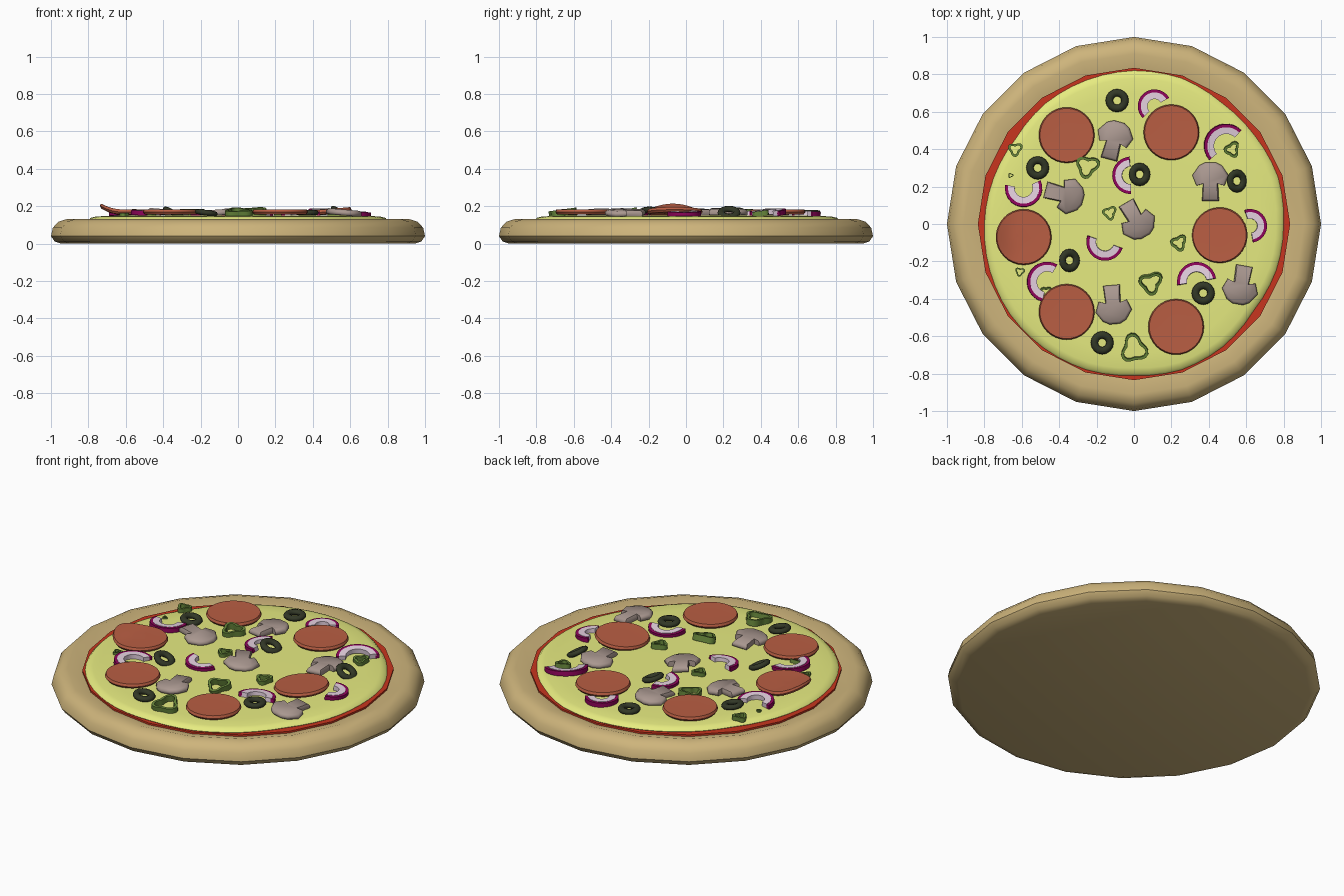
import bpy, math
from math import sin, cos, radians, pi
from mathutils import Matrix, Vector

if "Cube" in bpy.data.objects:
    bpy.data.objects.remove(bpy.data.objects["Cube"])

Z = 0.147  # cheese surface height


def material(name, srgb):
    m = bpy.data.materials.new(name)
    m.diffuse_color = [c ** 2.2 for c in srgb] + [1]
    m.use_nodes = True
    m.node_tree.nodes["Principled BSDF"].inputs["Base Color"].default_value = m.diffuse_color
    return m


DOUGH = material("dough", (0.80, 0.70, 0.48))
SAUCE = material("tomato", (0.78, 0.22, 0.14))
CHEESE = material("cheese_yellow", (0.90, 0.92, 0.50))
MEAT = material("meat", (0.72, 0.37, 0.27))
OLIVE = material("olive_black", (0.21, 0.23, 0.17))
PURPLE = material("onion_skin", (0.56, 0.05, 0.36))
WHITE = material("onion_flesh", (0.90, 0.82, 0.88))
GREY = material("mushroom_grey", (0.66, 0.59, 0.56))
GREEN = material("pepper_green", (0.40, 0.52, 0.24))


def loft(name, rings, mat, loop=False, caps=True, angle=40):
    """Skin a list of closed rings; loop joins last to first."""
    n, k = len(rings[0]), len(rings)
    verts = [tuple(p) for r in rings for p in r]
    faces = []
    for a in range(k if loop else k - 1):
        b = (a + 1) % k
        faces += [(a * n + i, a * n + (i + 1) % n, b * n + (i + 1) % n, b * n + i) for i in range(n)]
    if caps and not loop:
        faces += [tuple(range(n))[::-1], tuple(range((k - 1) * n, k * n))]
    me = bpy.data.meshes.new(name)
    me.from_pydata(verts, [], faces)
    ob = bpy.data.objects.new(name, me)
    bpy.context.collection.objects.link(ob)
    me.materials.append(mat)
    bpy.ops.object.select_all(action='DESELECT')
    ob.select_set(True)
    bpy.context.view_layer.objects.active = ob
    bpy.ops.object.mode_set(mode='EDIT')
    bpy.ops.mesh.select_all(action='SELECT')
    bpy.ops.mesh.normals_make_consistent(inside=False)
    bpy.ops.object.mode_set(mode='OBJECT')
    bpy.ops.object.shade_smooth_by_angle(angle=radians(angle))
    return ob


def circle(r, z, n):
    return [(r * cos(2 * pi * i / n), r * sin(2 * pi * i / n), z) for i in range(n)]


def place(ob, x, y, z=Z, rot=0, tilt=(0, 0)):
    ob.matrix_world = (Matrix.Translation((x, y, z)) @ Matrix.Rotation(radians(tilt[0]), 4, 'X')
                       @ Matrix.Rotation(radians(tilt[1]), 4, 'Y') @ Matrix.Rotation(radians(rot), 4, 'Z'))


# Crust: 20-sided dish with rounded rim
crust = [(0.945, 0), (0.98, 0.012), (1, 0.04), (0.99, 0.085), (0.96, 0.117), (0.91, 0.133), (0.83, 0.11)]
loft("crust", [circle(r, z, 20) for r, z in crust], DOUGH)

# Sauce layer
loft("sauce", [circle(0.835, 0.10, 20), circle(0.835, 0.122, 20)], SAUCE)

# Cheese with an uneven melted edge
edge = [.80, .81, .80, .80, .82, .82, .81, .80, .78, .79, .80, .81, .82, .82, .82, .81, .82, .81, .79, .80]


def cheese_ring(scale, z):
    pts = []
    for i in range(60):
        a, f = divmod(i, 3)
        r = edge[a] + (edge[(a + 1) % 20] - edge[a]) * f / 3
        t = 2 * pi * i / 60
        pts.append((r * scale * cos(t), r * scale * sin(t), z))
    return pts


loft("cheese", [cheese_ring(*p) for p in
                [(0.99, 0.115), (1, 0.125), (0.985, 0.138), (0.95, 0.145), (0.85, 0.149), (0.4, 0.15)]], CHEESE)

# Pepperoni slices, the left one curling up
for i, (x, y) in enumerate([(-.36, .475), (.2, .49), (-.59, -.07), (.46, -.06), (-.36, -.47), (.225, -.55)]):
    prof = [(.05, 0), (.10, 0), (.14, .002), (.149, .014), (.143, .028), (.10, .027), (.05, .027)]
    ob = loft(f"pepperoni_{i}", [circle(r, z, 32) for r, z in prof], MEAT)
    if i == 2:
        for v in ob.data.vertices:
            v.co.z += 0.035 * max(0, (-v.co.x - 0.03) / 0.12) ** 2
    place(ob, x, y, Z + 0.008, 0, (0, -5 if i == 3 else 0))

# Olive rings
olives = [(-.09, .66, 0), (-.515, .30, 8), (.03, .265, 20), (.55, .23, 30), (-.345, -.195, 25), (.37, -.37, 0), (-.17, -.635, 8)]
for i, (x, y, tilt) in enumerate(olives):
    prof = [(.042 + .020 * cos(t), .015 * sin(t)) for t in [k * pi / 4 for k in range(8)]]
    ob = loft(f"olive_{i}", [circle(r, z, 16) for r, z in prof], OLIVE, loop=True, angle=60)
    place(ob, x, y, Z + 0.018, 0, (0, tilt))


# Onion arcs: purple skin outside, pale flesh inside
def arc(name, r0, r1, a0, a1, h, mat):
    rings = []
    for k in range(15):
        t = radians(a0 + (a1 - a0) * k / 14)
        rings.append([(r * cos(t), r * sin(t), z) for r, z in [(r0, 0), (r1, 0), (r1, h), (r0, h)]])
    return loft(name, rings, mat)


onions = [(.11, .63, .09, 30, 225), (.49, .42, .117, 45, 220), (-.015, .26, .10, 95, 270), (-.59, .19, .10, 170, 385),
          (-.465, -.31, .108, 60, 255), (-.155, -.095, .10, 160, 340), (.335, -.31, .105, 10, 190), (.62, -.01, .09, -80, 110)]
for i, (x, y, r, a0, a1) in enumerate(onions):
    tilt = [(0, 0), (6, 5), (0, -4), (-4, 0), (0, 4), (4, 0), (-5, 0), (0, 4)][i]
    for nm, ri, ro, h, m in [("skin", r - .02, r, .026, PURPLE), ("flesh", r - .052, r - .016, .028, WHITE)]:
        place(arc(f"onion_{nm}_{i}", ri, ro, a0, a1, h, m), x, y, Z, 0, tilt)

# Mushroom slices: mirrored half outline, rounded edges, stem along -y
half = [(.045, -.108), (.040, -.015), (.075, -.025), (.097, .03), (.062, .082), (.028, .1)]
outline = half + [(-x, y) for x, y in reversed(half)]
mushrooms = [(-.105, .45, -15), (-.37, .155, -105), (.41, .23, 0), (.01, .02, 210), (-.11, -.435, 185), (.57, -.33, 170)]
for i, (x, y, rot) in enumerate(mushrooms):
    rings = [[(px * s, py * s, z) for px, py in outline] for s, z in [(.92, 0), (1, .008), (1, .02), (.88, .032)]]
    place(loft(f"mushroom_{i}", rings, GREY, angle=60), x, y, Z + .003, rot, (0, 5 if i % 2 else -4))

# Green pepper rings: three-lobed hollow bands
peppers = [(-.635, .40, .042, 30, 0), (-.66, .26, .015, 0, 0), (-.25, .31, .068, 20, 5), (.525, .40, .046, 60, 8),
           (-.13, .06, .042, 45, 0), (.24, -.10, .048, 50, 5), (.09, -.31, .068, 40, 15), (0, -.665, .082, 100, 8),
           (-.61, -.255, .028, 20, 0), (-.47, -.36, .033, 30, 12)]
for i, (x, y, s, rot, tilt) in enumerate(peppers):
    w = min(.016, s * .32)
    rings = []
    for k in range(24):
        t = 2 * pi * k / 24
        d = Vector((cos(t), sin(t), 0))
        r = s * (0.84 + 0.17 * cos(3 * t) + 0.04 * cos(2 * t))
        h = min(.035, s * .6)
        rings.append([d * q + Vector((0, 0, z)) for q, z in [(r - w, 0), (r, 0), (r, h), (r - w, h)]])
    place(loft(f"pepper_{i}", rings, GREEN, loop=True, angle=50), x, y, Z, rot, (tilt, 0))
